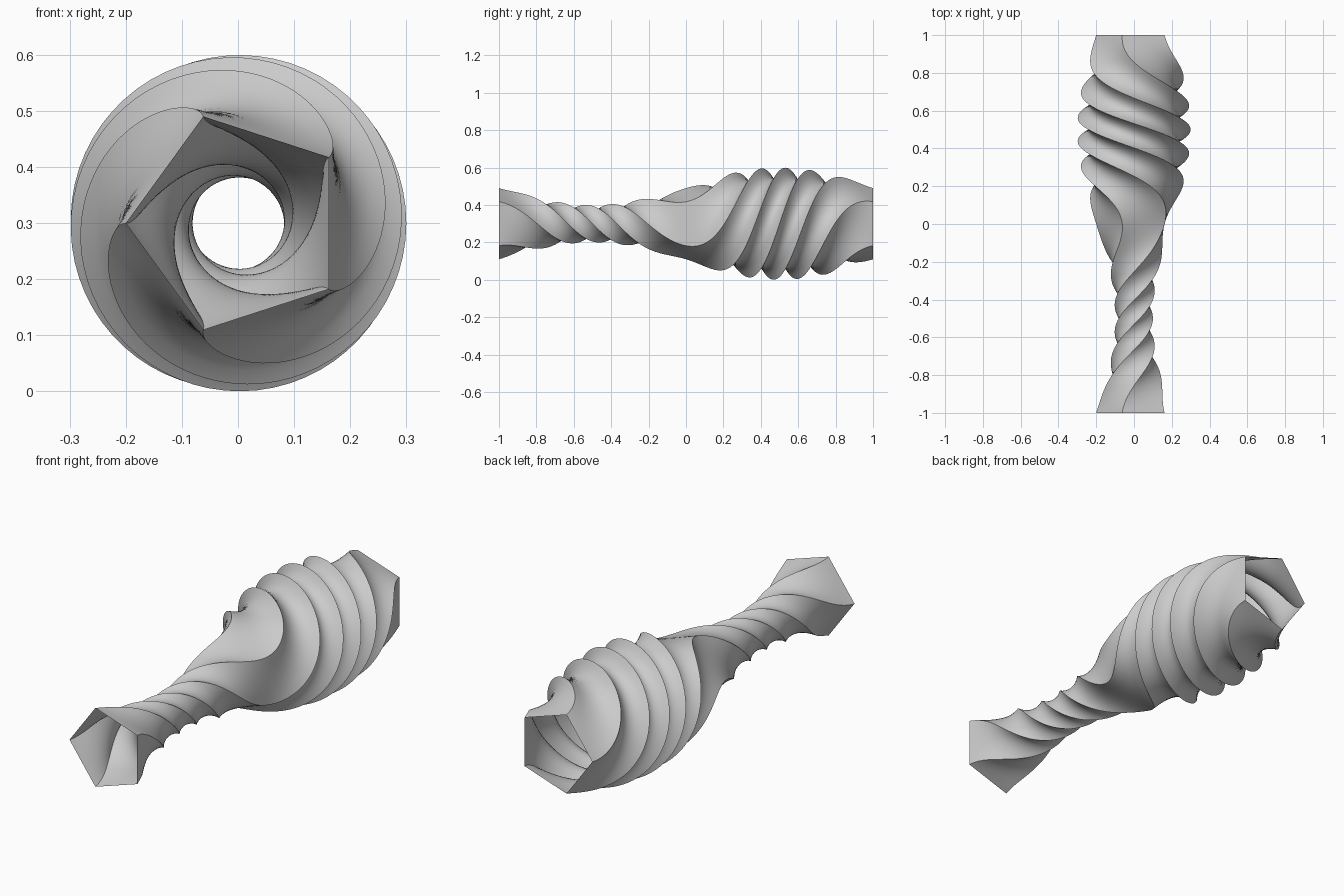
import bpy, bmesh
from math import sin, cos, pi, radians
from mathutils import Vector

if "Cube" in bpy.data.objects:
    bpy.data.objects.remove(bpy.data.objects["Cube"])

SIDES, PER_SIDE, STEPS = 5, 8, 200
CENTRE_Z = 0.3


def corner(y, k):
    """Pentagon corner k at station y: radius swells, angle twists and untwists."""
    radius = 0.2 + 0.1 * sin(pi * y)
    angle = pi - pi * (1 + cos(pi * y)) + k * radians(72)
    return Vector((radius * cos(angle), y, CENTRE_Z + radius * sin(angle)))


def section(bm, y):
    """Straight-sided pentagon ring, each side subdivided."""
    ring = []
    for k in range(SIDES):
        a, b = corner(y, k), corner(y, k + 1)
        ring += [bm.verts.new(a.lerp(b, i / PER_SIDE)) for i in range(PER_SIDE)]
    return ring


# Open twisted tube lofted along y
bm = bmesh.new()
rings = [section(bm, -1 + 2 * s / STEPS) for s in range(STEPS + 1)]
n = SIDES * PER_SIDE
for r0, r1 in zip(rings, rings[1:]):
    for i in range(n):
        j = (i + 1) % n
        bm.faces.new((r0[i], r1[i], r1[j], r0[j])).smooth = True

# Keep the five spiral ridges sharp
for r0, r1 in zip(rings, rings[1:]):
    for i in range(0, n, PER_SIDE):
        bm.edges.get((r0[i], r1[i])).smooth = False

bm.normal_update()
mid = rings[STEPS // 2][PER_SIDE // 2]
if mid.normal.dot(mid.co - Vector((0, mid.co.y, CENTRE_Z))) < 0:
    bmesh.ops.reverse_faces(bm, faces=bm.faces[:])

mesh = bpy.data.meshes.new("twisted_tube")
bm.to_mesh(mesh)
bm.free()
bpy.context.collection.objects.link(bpy.data.objects.new("twisted_tube", mesh))
